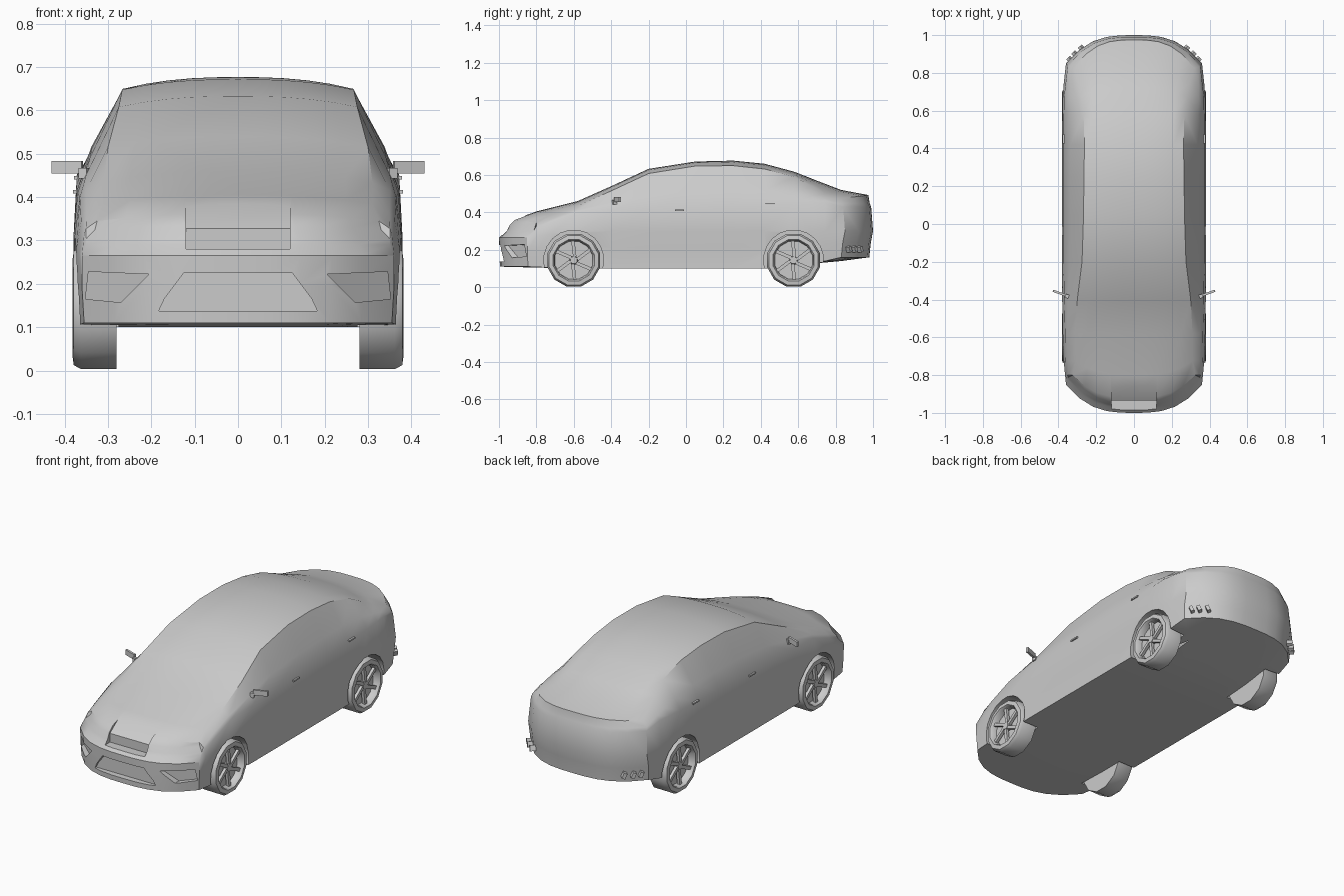
import bpy, bmesh, math
from mathutils import Matrix, Vector

old = bpy.data.objects.get("Cube")
if old:
    bpy.data.objects.remove(old, do_unlink=True)

grey = bpy.data.materials.new("plain_grey")
grey.use_nodes = True
grey.diffuse_color = (0.6, 0.6, 0.6, 1)
grey.node_tree.nodes["Principled BSDF"].inputs["Base Color"].default_value = (0.6, 0.6, 0.6, 1)


def finish(name, bm, smooth=None):
    bmesh.ops.recalc_face_normals(bm, faces=bm.faces)
    mesh = bpy.data.meshes.new(name)
    bm.to_mesh(mesh)
    bm.free()
    mesh.materials.append(grey)
    obj = bpy.data.objects.new(name, mesh)
    bpy.context.collection.objects.link(obj)
    if smooth:
        smooth_shade(obj, smooth)
    return obj


def activate(obj):
    bpy.ops.object.select_all(action='DESELECT')
    obj.select_set(True)
    bpy.context.view_layer.objects.active = obj


def smooth_shade(obj, degrees):
    activate(obj)
    bpy.ops.object.shade_smooth_by_angle(angle=math.radians(degrees))


def loft(name, rings, smooth=None):
    """Skin a list of equal rings and cap both ends."""
    bm = bmesh.new()
    rows = [[bm.verts.new(p) for p in ring] for ring in rings]
    n = len(rows[0])
    for a, b in zip(rows, rows[1:]):
        for i in range(n):
            bm.faces.new((a[i], a[(i + 1) % n], b[(i + 1) % n], b[i]))
    bm.faces.new(rows[0])
    bm.faces.new(rows[-1])
    return finish(name, bm, smooth)


def box(name, centre, size, turn=0, tilt=0):
    bm = bmesh.new()
    bmesh.ops.create_cube(bm, size=1)
    bm.transform(Matrix.Translation(centre) @ Matrix.Rotation(turn, 4, 'Z')
                 @ Matrix.Rotation(tilt, 4, 'X') @ Matrix.Diagonal((*size, 1)))
    return finish(name, bm)


def circle(x, y, z, r, n):
    return [(x, y + r * math.sin(math.tau * (i + .5) / n),
             z + r * math.cos(math.tau * (i + .5) / n)) for i in range(n)]


# Body stations: y, heights of sill, waist, belt, roof edge, centre; half widths of waist, belt, edge
stations = [
    (-1.0, .11, .265, .29, .325, .335, .36, .35, .33),
    (-.92, .108, .272, .315, .345, .362, .365, .355, .325),
    (-.8, .105, .285, .345, .385, .405, .372, .362, .31),
    (-.58, .1, .3, .40, .435, .46, .378, .365, .31),
    (-.4, .1, .3, .41, .515, .54, .38, .37, .3),
    (-.2, .1, .3, .415, .608, .633, .38, .372, .275),
    (.05, .1, .3, .42, .648, .672, .38, .372, .267),
    (.25, .1, .3, .43, .65, .677, .38, .372, .265),
    (.42, .1, .3, .44, .632, .66, .38, .372, .262),
    (.58, .112, .3, .45, .59, .617, .38, .372, .267),
    (.72, .13, .3, .455, .54, .562, .377, .37, .28),
    (.83, .14, .3, .455, .5, .52, .372, .362, .295),
    (1.0, .16, .3, .43, .475, .493, .36, .35, .32),
]
COLS, ROWS, ENDS = 10, 5, len(stations) - 1
nose_inset = (.005, .002, 0, .025, .037, .05)
tail_inset = (.02, .012, 0, .01, .018, .025)


def body_point(i, j, k):
    y, sill, waist, belt, edge, top, w, wb, we = stations[k]
    u = i / COLS * 2 - 1
    tuck = .009 if -.5 < y < .5 else 0
    level = [(w - .005, sill), (w - tuck, sill * .45 + waist * .55), (w, waist), (wb, belt),
             (wb * .6 + we * .4 + .008, belt * .6 + edge * .4), (we, edge)]
    half, z = level[j]
    if j == ROWS:
        z += (top - edge) * (1 - abs(u) ** 2.5)
    bend = .15 * max(0, (abs(y) - .6) / .4) * abs(u) ** 3
    if k == 0:
        bend += nose_inset[j]
    if k == ENDS:
        bend += tail_inset[j]
    return (u * half, y - math.copysign(bend, y), z)


bm = bmesh.new()
verts = {}


def vert(*key):
    if key not in verts:
        verts[key] = bm.verts.new(body_point(*key))
    return verts[key]


limits = (COLS, ROWS, ENDS)
for axis in range(3):
    a, b = [n for n in range(3) if n != axis]
    for side in (0, limits[axis]):
        for p in range(limits[a]):
            for q in range(limits[b]):
                quad = []
                for da, db in ((0, 0), (1, 0), (1, 1), (0, 1)):
                    key = [side] * 3
                    key[a], key[b] = p + da, q + db
                    quad.append(vert(*key))
                bm.faces.new(quad)
body = finish("body", bm)

# Cutters for wheel wells, grilles and bumper pockets
WHEELS = {"front": -.6, "rear": .575}
cutters = []
for s in (-1, 1):
    for end, y in WHEELS.items():
        cutters.append(loft("well_cutter", [circle(s * x, y, .146, .16, 20) for x in (.276, .5)]))
    pocket = [(.205, .222), (.345, .228), (.352, .165), (.27, .157)]
    cutters.append(loft("pocket_cutter", [
        [(s * x, -1.2, z) for x, z in pocket],
        [(s * x, -.945 + (x - .21) * .83, z) for x, z in pocket]]))
grille = [(-.183, .137), (-.17, .165), (-.125, .225), (.125, .225), (.17, .165), (.183, .137)]
cutters.append(loft("grille_cutter", [[(x, y, z) for x, z in grille] for y in (-1.2, -.963)]))
scoop = [(-1.1, .28), (-.935, .28), (-.935, .328), (-.835, .4), (-.9, .5), (-1.1, .5)]
cutters.append(loft("scoop_cutter", [[(x, y, z) for y, z in scoop] for x in (-.12, .12)]))

for cutter in cutters:
    cutter.hide_render = True
    mod = body.modifiers.new("cut", 'BOOLEAN')
    mod.operation, mod.solver, mod.object = 'DIFFERENCE', 'EXACT', cutter
    activate(body)
    bpy.ops.object.modifier_apply(modifier=mod.name)
    bpy.data.objects.remove(cutter, do_unlink=True)
smooth_shade(body, 32)

# Wheels: tyre with dished rim, hub and spokes
tyre = [(.28, .145), (.362, .146), (.379, .136), (.382, .114), (.374, .108), (.345, .104)]
for s, side in ((1, "left"), (-1, "right")):
    for end, y in WHEELS.items():
        name = f"{end}_{side}"
        loft(name + "_tyre", [circle(s * x, y, .144, r, 12) for x, r in tyre], 35)
        loft(name + "_hub", [circle(s * x, y, .144, r, 8) for x, r in ((.34, .024), (.37, .02))])
        for n in range(6):
            turn = math.tau * n / 6
            mid = Vector((0, math.sin(turn), math.cos(turn))) * .063
            box(f"{name}_spoke_{n + 1}", (s * .36, y + mid.y, .144 + mid.z),
                (.016, .018, .09), 0, -turn + s * .12)

    # Door mirror on a short stalk
    box(side + "_mirror", (s * .394, -.366, .469), (.074, .012, .028), s * .35)
    box(side + "_mirror_stalk", (s * .355, -.382, .455), (.02, .02, .025), s * .35)

    # Door handles
    box(side + "_front_handle", (s * .374, -.035, .412), (.014, .05, .008))
    box(side + "_rear_handle", (s * .37, .45, .445), (.016, .05, .008))

    # Rear bumper vents
    for n, (x, y) in enumerate(((.338, .87), (.312, .9), (.277, .93))):
        box(f"{side}_rear_vent_{n + 1}", (s * x, y, .203), (.03, .018, .03), s * .8, .4)
